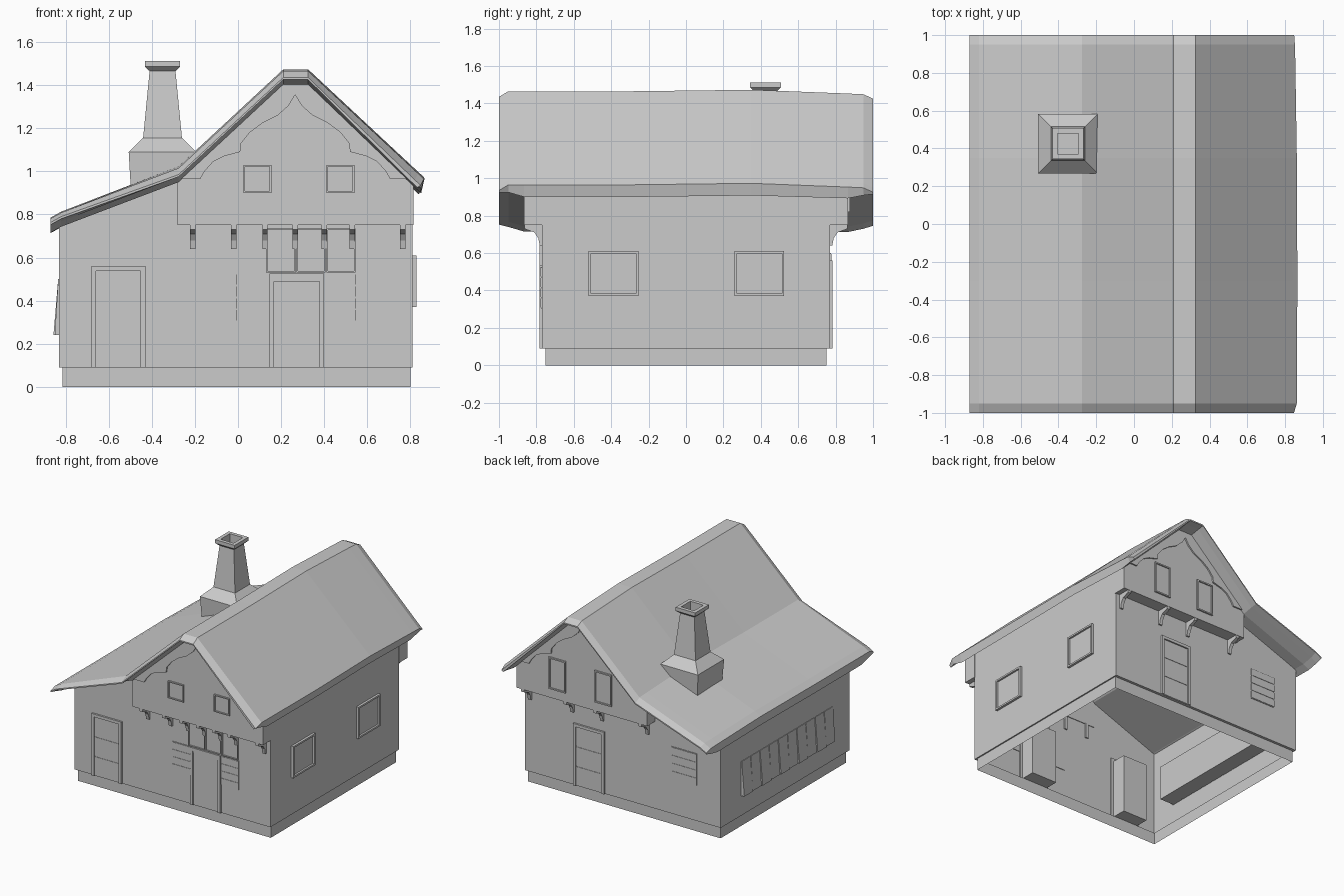
import bpy, bmesh

if "Cube" in bpy.data.objects:
    bpy.data.objects.remove(bpy.data.objects["Cube"])

def finish(name, bm, recalc=True):
    if recalc:
        bmesh.ops.recalc_face_normals(bm, faces=bm.faces[:])
    me = bpy.data.meshes.new(name)
    bm.to_mesh(me)
    bm.free()
    ob = bpy.data.objects.new(name, me)
    bpy.context.collection.objects.link(ob)
    return ob

def loft(name, rings, cap_start=True, cap_end=True):
    """Skin closed rings of equal length."""
    bm = bmesh.new()
    vs = [[bm.verts.new(p) for p in r] for r in rings]
    n = len(vs[0])
    for a, b in zip(vs, vs[1:]):
        for i in range(n):
            j = (i + 1) % n
            bm.faces.new((a[i], a[j], b[j], b[i]))
    if cap_start:
        bm.faces.new(vs[0])
    if cap_end:
        bm.faces.new(vs[-1])
    return finish(name, bm)

def prism_y(name, pts, y0, y1):
    return loft(name, [[(x, y, z) for x, z in pts] for y in (y0, y1)])

def add_box(bm, x0, x1, y0, y1, z0, z1):
    v = [bm.verts.new((x, y, z)) for x in (x0, x1) for y in (y0, y1) for z in (z0, z1)]
    for f in ((0, 1, 3, 2), (4, 6, 7, 5), (0, 4, 5, 1), (2, 3, 7, 6), (0, 2, 6, 4), (1, 5, 7, 3)):
        bm.faces.new([v[i] for i in f])

# wall planes: axis, outward sign, distance
WALLS = {'front': ('y', -1, .77), 'back': ('y', 1, .77), 'right': ('x', 1, .81),
         'left': ('x', -1, .83), 'gable_front': ('y', -1, .865), 'gable_back': ('y', 1, .865)}

def on_wall(name, wall, parts):
    """Boxes (u0, u1, z0, z1, depth0, depth1) placed relative to a wall plane."""
    axis, s, dist = WALLS[wall]
    bm = bmesh.new()
    for u0, u1, z0, z1, d0, d1 in parts:
        a, b = sorted((s * (dist + d0), s * (dist + d1)))
        if axis == 'y':
            add_box(bm, u0, u1, a, b, z0, z1)
        else:
            add_box(bm, a, b, u0, u1, z0, z1)
    return finish(name, bm)

def frame(u0, u1, z0, z1, w, d, bottom=True):
    parts = [(u0, u0 + w, z0, z1, -.01, d), (u1 - w, u1, z0, z1, -.01, d),
             (u0 + w, u1 - w, z1 - w, z1, -.01, d)]
    if bottom:
        parts.append((u0 + w, u1 - w, z0, z0 + w, -.01, d))
    return parts

# plinth and walls: hollow shell, open underneath
def rect(x0, x1, y0, y1, z):
    return [(x0, y0, z), (x1, y0, z), (x1, y1, z), (x0, y1, z)]
loft('plinth', [rect(-.815, .8, -.75, .75, 0), rect(-.815, .8, -.75, .75, .09),
                rect(-.83, .81, -.77, .77, .09)], False, False)
body = prism_y('walls', [(-.83, .09), (.81, .09), (.81, .97), (.32, 1.42), (.21, 1.42),
                         (-.27, .97), (-.83, .77)], -.77, .77)
bm = bmesh.new()
bm.from_mesh(body.data)
floor = [f for f in bm.faces if f.calc_center_median().z < .1]
bmesh.ops.delete(bm, geom=floor, context='FACES_ONLY')
bm.to_mesh(body.data)
bm.free()

# roof: cross sections with bevelled ends and a slightly uneven ridge
top = [(-.87, .78), (-.82, .808), (-.275, 1.015), (.21, 1.465), (.325, 1.465), (.835, .99), (.862, .965)]
rows = [(-1, -.03, .01, -.015), (-.95, 0, .04, 0), (-.865, 0, .065, 0), (-.3, 0, .065, .003),
        (.35, .008, .065, 0), (.865, -.012, .06, -.008), (.95, -.016, .04, -.01), (1, -.04, .01, -.014)]
rings = []
for y, dz, th, dx in rows:
    up = [(x + (dx if x > .8 else 0), y, z + dz * (1 if x > -.3 else .6)) for x, z in top]
    low = [(x - (.015 if x > .8 else 0), yy, z - th) for x, yy, z in reversed(up)]
    rings.append(up + low)
loft('roof', rings)

# chimney: stacked square sections, hollow at the top
cx, cy = -.35, .425
sections = [(.145, .88), (.157, 1.09), (.09, 1.155), (.06, 1.465), (.082, 1.485), (.082, 1.512),
            (.055, 1.512), (.055, 1.36)]
loft('chimney', [rect(cx - h, cx + h, cy - h, cy + h, z) for h, z in sections])

# overhanging gables with scalloped trim
arch = [(.44, .965), (.42, 1.0), (.38, 1.045), (.33, 1.07), (.255, 1.09), (.25, 1.13),
        (.21, 1.18), (.15, 1.225), (.08, 1.26), (.03, 1.305), (0, 1.355)]
trim = [(-.28, .965), (.21, 1.42), (.32, 1.42), (.815, .965)]
trim += [(.265 + u, z) for u, z in arch] + [(.265 - u, z) for u, z in reversed(arch[:-1])]
gable = [(-.28, .75), (.815, .75), (.815, .965), (.32, 1.42), (.21, 1.42), (-.28, .965)]
bracket = [(-.01, .64), (.012, .64), (.02, .68), (.04, .71), (.093, .73), (.093, .755), (-.01, .755)]
supports = {-1: (-.21, -.02, .125, .265, .4, .53, .765), 1: (-.22, .16, .41, .765)}
for s, side in ((-1, 'front'), (1, 'back')):
    prism_y('gable_' + side, gable, s * .765, s * .865)
    prism_y('gable_trim_' + side, trim, s * .86, s * .876)
    for i, x in enumerate(supports[s]):
        loft(f'bracket_{side}_{i}', [[(x + o, s * (.77 + d), z) for d, z in bracket]
                                     for o in (-.0125, .0125)])

# windows
for u in (-.52, .26):
    on_wall('side_window', 'right', frame(u, u + .265, .37, .61, .013, .018)
            + [(u, u + .265, .37, .61, -.01, .004)])
for u in (.025, .41):
    on_wall('gable_window_front', 'gable_front', frame(u, u + .13, .9, 1.03, .008, .012)
            + [(u, u + .13, .9, 1.03, -.01, .003)])
    on_wall('gable_window_back', 'gable_back', frame(u - .01, u + .13, .82, 1.06, .01, .012)
            + [(u, u + .12, .83, 1.05, -.01, .003)])

# plank doors with frames; the door body reaches inside
def door(name, wall, u0, u1, z1, inside):
    w = .022
    parts = frame(u0, u1, .09, z1, w, .014, False) + [(u0 + w, u1 - w, .09, z1 - w, -inside, .003)]
    h = (z1 - w - .09) / 3
    for k in range(3):
        parts.append((u0 + w, u1 - w, .094 + k * h, .086 + (k + 1) * h, 0, .006))
    on_wall(name, wall, parts)
door('side_entry_door', 'front', -.68, -.43, .56, .12)
door('back_door', 'back', .14, .4, .56, .02)
on_wall('main_door', 'front', frame(.145, .4, .09, .525, .022, .014, False)
        + [(.165, .38, .09, .5, -.12, .003), (.16, .385, .488, .51, 0, .01)])

# glazing above the main door
lights = []
for u0, u1 in ((.13, .268), (.272, .405), (.41, .545)):
    lights += frame(u0, u1, .53, .735, .007, .012) + [(u0, u1, .53, .735, -.01, .004)]
on_wall('transom_windows', 'front', lights)

# lattice panels
def panel(name, wall, u0, u1, z0, z1, n=4):
    step = (z1 - z0) / n
    on_wall(name, wall, [(u0, u1, z0, z1, -.005, .004)]
            + [(u0, u1, z0 + k * step + .004, z0 + (k + 1) * step - .004, 0, .007) for k in range(n)])
panel('entry_panel_left', 'front', -.008, .145, .305, .525)
panel('entry_panel_right', 'front', .4, .548, .305, .525)
panel('back_panel', 'back', -.63, -.42, .36, .6)

# leaning planks on the low side, with the store behind them
on_wall('plank_store', 'left', [(-.56, .53, .24, .5, -.12, -.005)])
n = 10
for i in range(n):
    y0 = -.57 + i * .11
    y1 = y0 + .104
    t = .006 * (i % 2)
    loft(f'leaning_plank_{i}', [[(x, y, z) for x, z in ((-.825, .24), (-.85 - t, .24),
                                (-.834, .5), (-.825, .5))] for y in (y0, y1)])
